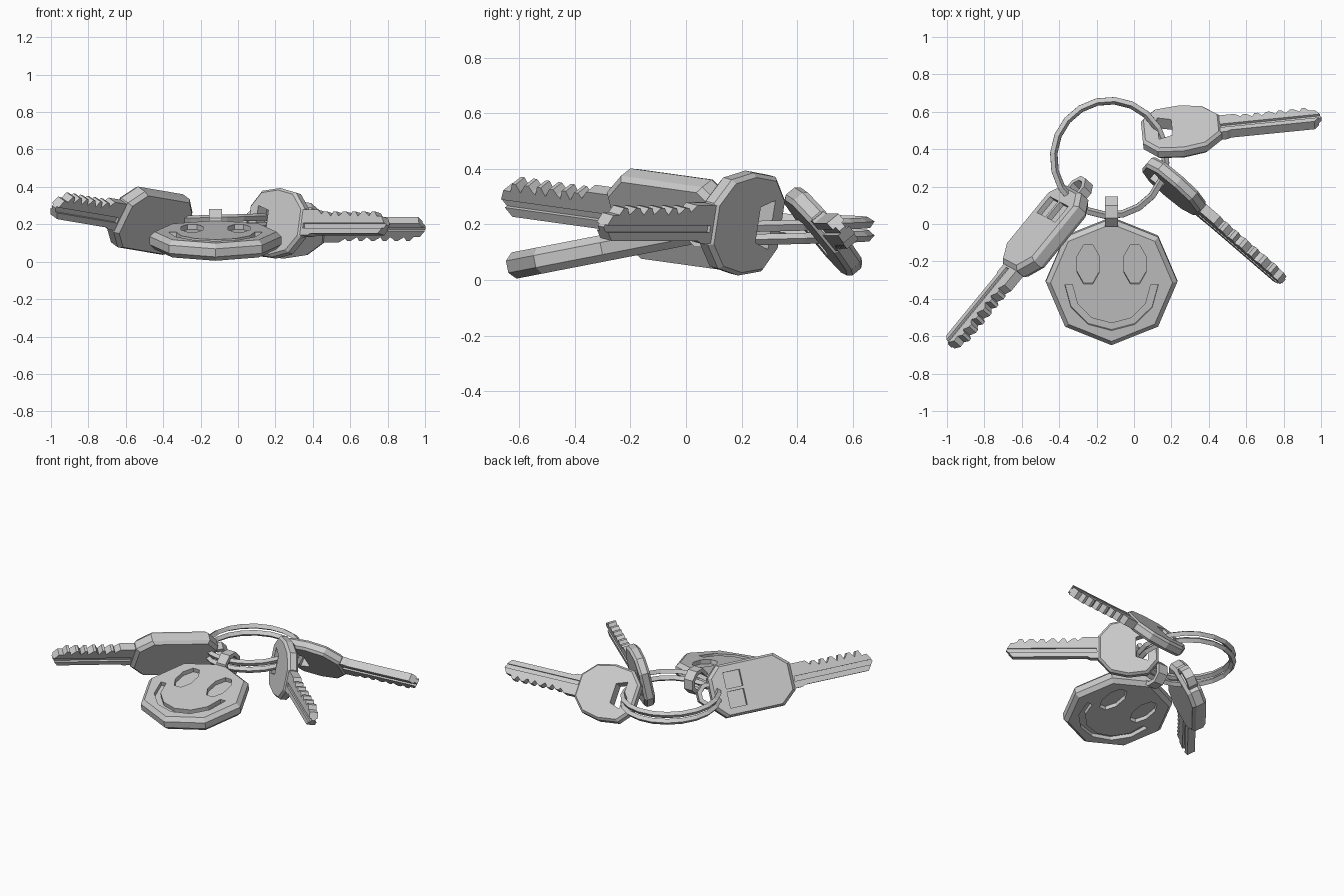
import bpy, bmesh, math
from mathutils import Matrix, Vector

if "Cube" in bpy.data.objects:
    bpy.data.objects.remove(bpy.data.objects["Cube"])

metal = bpy.data.materials.new("grey metal")
metal.use_nodes = True
metal.diffuse_color = (0.6, 0.6, 0.6, 1)
metal.node_tree.nodes["Principled BSDF"].inputs["Base Color"].default_value = (0.6, 0.6, 0.6, 1)


def frame(origin, along, across):
    """Matrix whose x runs along the part, y across it and z out of its face."""
    u = Vector(along).normalized()
    v = Vector(across)
    v = (v - u * v.dot(u)).normalized()
    m = Matrix((u, v, u.cross(v))).transposed().to_4x4()
    m.translation = Vector(origin)
    return m


def prism(name, pts, z0, z1, matrix, chamfer=0.0):
    """Extruded outline with optional chamfered rims."""
    c = sum((Vector(p) for p in pts), Vector((0, 0))) / len(pts)
    size = max((Vector(p) - c).length for p in pts)
    layers = [(z0, 1), (z1, 1)]
    if chamfer:
        s = 1 - chamfer / size
        layers = [(z0, s), (z0 + chamfer, 1), (z1 - chamfer, 1), (z1, s)]
    bm = bmesh.new()
    rings = []
    for z, s in layers:
        flat = [c + (Vector(p) - c) * s for p in pts]
        rings.append([bm.verts.new((p.x, p.y, z)) for p in flat])
    n = len(pts)
    bm.faces.new(rings[0][::-1])
    bm.faces.new(rings[-1])
    for a, b in zip(rings, rings[1:]):
        for i in range(n):
            j = (i + 1) % n
            bm.faces.new((a[i], a[j], b[j], b[i]))
    bmesh.ops.recalc_face_normals(bm, faces=bm.faces)
    return finish(name, bm, matrix)


def finish(name, bm, matrix):
    mesh = bpy.data.meshes.new(name)
    bm.to_mesh(mesh)
    bm.free()
    mesh.materials.append(metal)
    ob = bpy.data.objects.new(name, mesh)
    bpy.context.collection.objects.link(ob)
    ob.matrix_world = matrix
    return ob


def cut(ob, cutters):
    """Subtract the cutters, then discard them."""
    for c in cutters:
        mod = ob.modifiers.new("cut", "BOOLEAN")
        mod.operation, mod.solver, mod.object = "DIFFERENCE", "EXACT", c
    bpy.context.view_layer.update()
    graph = bpy.context.evaluated_depsgraph_get()
    mesh = bpy.data.meshes.new_from_object(ob.evaluated_get(graph))
    ob.modifiers.clear()
    ob.data = mesh
    for c in cutters:
        bpy.data.objects.remove(c)


def box(u0, u1, v0, v1):
    return [(u0, v0), (u1, v0), (u1, v1), (u0, v1)]


def oval(cx, cy, rx, ry, n=8, turn=0.0):
    return [(cx + rx * math.cos(turn + math.tau * i / n),
             cy + ry * math.sin(turn + math.tau * i / n)) for i in range(n)]


def wire(name, pts, radius, matrix, closed=False):
    """Four-sided wire swept along a path."""
    cu = bpy.data.curves.new(name, "CURVE")
    cu.dimensions = "3D"
    cu.bevel_depth, cu.bevel_resolution, cu.use_fill_caps = radius, 0, True
    sp = cu.splines.new("POLY")
    sp.points.add(len(pts) - 1)
    for p, co in zip(sp.points, pts):
        p.co = (*co, 1)
    sp.use_cyclic_u = closed
    tmp = bpy.data.objects.new(name, cu)
    bpy.context.collection.objects.link(tmp)
    bpy.context.view_layer.update()
    mesh = bpy.data.meshes.new_from_object(
        tmp.evaluated_get(bpy.context.evaluated_depsgraph_get()))
    bpy.data.objects.remove(tmp)
    bm = bmesh.new()
    bm.from_mesh(mesh)
    for f in bm.faces:
        f.smooth = False
    return finish(name, bm, matrix)


def blade(name, start, tip, half, teeth, depth, matrix):
    """Key blade: shoulder, zigzag teeth on +y, pointed tip, groove each side."""
    first = start + 0.15
    step = (tip - 0.05 - first) / teeth
    pts = [(start, -half - 0.01), (start + 0.07, -half - 0.01), (start + 0.09, -half),
           (tip - 0.04, -half), (tip, -half * 0.2), (tip - 0.03, half * 0.55)]
    for i in reversed(range(teeth)):
        low = half - depth * (0.6 + 0.4 * (i % 2))
        u = first + i * step
        pts += [(u + step * 0.8, low), (u + step * 0.5, half), (u + step * 0.2, half)]
        pts.append((u, low))
    pts += [(first - 0.03, half + 0.01), (start, half + 0.01)]
    ob = prism(name, pts, -0.027, 0.027, matrix)
    grooves = [prism("groove", box(start + 0.03, tip + 0.1, -half * 0.5, -half * 0.05),
                     z, z + 0.03, matrix) for z in (0.014, -0.044)]
    cut(ob, grooves)


# split ring: two turns of wire
coil = []
for i in range(41):
    a = math.tau * i / 20 - 0.4
    coil.append((0.3 * math.cos(a), 0.307 * math.sin(a), 0.145 + 0.095 * i / 40))
wire("split_ring", coil, 0.02, Matrix.Translation((-0.13, 0.353, 0)))

# smiling pendant with recesses on both faces
tilt = math.radians(11)
pend = frame((-0.12, -0.305, 0.113), (1, 0, 0), (0, math.cos(tilt), math.sin(tilt)))
pendant = prism("pendant", oval(0, 0, 0.352, 0.345), -0.048, 0.048, pend, 0.026)
arc = [math.radians(180 + 180 * i / 6) for i in range(7)]
mouth = [(0.25 * math.cos(a), -0.01 + 0.25 * math.sin(a)) for a in arc]
mouth += [(0.21 * math.cos(a), -0.01 + 0.21 * math.sin(a)) for a in reversed(arc)]
recesses = []
for z in (0.02, -0.08):
    recesses.append(prism("mouth", mouth, z, z + 0.06, pend))
    for side in (-1, 1):
        recesses.append(prism("eye", oval(side * 0.125, 0.1, 0.064, 0.115, 8, math.pi / 8),
                              z, z + 0.06, pend))
cut(pendant, recesses)


def loop(name, matrix, radius, width):
    """Flat-banded octagonal eyelet."""
    ob = prism(name, oval(0, 0, radius, radius, 8, math.pi / 8), -width, width, matrix)
    cut(ob, [prism("bore", oval(0, 0, radius - 0.028, radius - 0.028, 8, math.pi / 8),
                   -0.1, 0.1, matrix)])


loop("pendant_loop", frame((-0.12, 0.065, 0.2), (0, 1, 0), (0, 0, 1)), 0.088, 0.034)

# large-headed key with two pockets and an eyelet
centre, lean = (-0.475, -0.04, 0.22), math.radians(28)
key = frame(centre, (-0.5, -0.61, 0.085),
            (0.78 * math.sin(lean), -0.63 * math.sin(lean), math.cos(lean)))
outline = [(-0.27, -0.1), (-0.2, -0.17), (0.18, -0.17), (0.27, -0.09),
           (0.27, 0.09), (0.18, 0.17), (-0.2, 0.17), (-0.27, 0.1)]
head = prism("large_key_head", outline, -0.05, 0.05, key, 0.022)
cut(head, [prism("pocket", box(-0.17, -0.06, v, v + 0.105), 0.02, 0.1, key)
           for v in (-0.115, 0.01)])
blade("large_key_blade", 0.25, 0.8, 0.07, 6, 0.035, key)
loop("large_key_loop", key @ Matrix.Translation((-0.28, 0, 0)), 0.08, 0.03)

# two round-headed keys with a slot for the ring
round_head = [(-0.2, -0.09), (-0.13, -0.17), (0.0, -0.185), (0.12, -0.16), (0.2, -0.075)]
round_head += [(u, -v) for u, v in reversed(round_head)]
slot = [(-0.125, -0.09), (-0.05, -0.065), (-0.05, 0.065), (-0.125, 0.09)]
spots = [("back", (0.255, 0.495, 0.175), (1, 0.1, 0), (0, 0.64, -0.77), 1.06, 0.75),
         ("front", (0.215, 0.2, 0.205), (0.75, -0.645, 0), (0.13, 0.15, 0.98), 0.96, 0.775)]
for name, origin, along, across, stretch, tip in spots:
    key = frame(origin, along, across)
    head = prism(name + "_key_head", [(u * stretch, v * 1.02) for u, v in round_head],
                 -0.036, 0.036, key, 0.016)
    cut(head, [prism("slot", slot, -0.1, 0.1, key)])
    blade(name + "_key_blade", 0.17, tip, 0.06, 6, 0.025, key)
